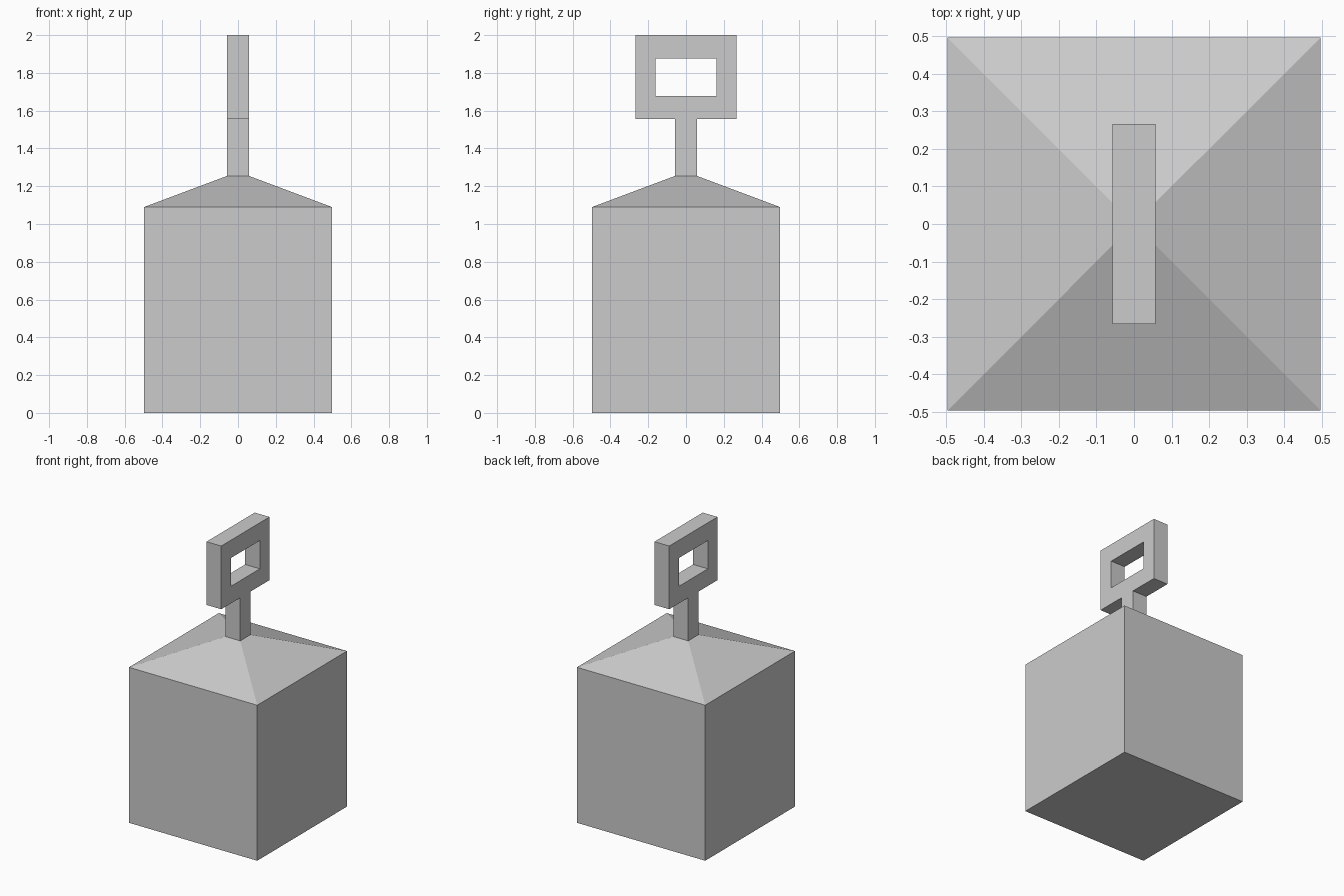
import bpy, bmesh

if "Cube" in bpy.data.objects:
    bpy.data.objects.remove(bpy.data.objects["Cube"])

HALF_BODY, HALF_STEM = 0.497, 0.057
CORNERS = [(-1, -1), (1, -1), (1, 1), (-1, 1)]


def finish(bm, name):
    bmesh.ops.recalc_face_normals(bm, faces=bm.faces)
    mesh = bpy.data.meshes.new(name)
    bm.to_mesh(mesh)
    bm.free()
    obj = bpy.data.objects.new(name, mesh)
    bpy.context.collection.objects.link(obj)
    return obj


def bridge(bm, a, b):
    for i in range(4):
        j = (i + 1) % 4
        bm.faces.new((a[i], a[j], b[j], b[i]))


def square_stack(name, levels):
    """Closed solid through centred square sections given as (half width, z)."""
    bm = bmesh.new()
    rings = [[bm.verts.new((sx * h, sy * h, z)) for sx, sy in CORNERS]
             for h, z in levels]
    for a, b in zip(rings, rings[1:]):
        bridge(bm, a, b)
    bm.faces.new(rings[0])
    bm.faces.new(rings[-1])
    return finish(bm, name)


def rectangular_ring(name, half_x, outer, inner):
    """Flat frame in the YZ plane; outer and inner are (half y, z low, z high)."""
    bm = bmesh.new()

    def loop(x, rect):
        hy, z0, z1 = rect
        return [bm.verts.new((x, sy * hy, z1 if sz > 0 else z0))
                for sy, sz in CORNERS]

    loops = [loop(-half_x, outer), loop(half_x, outer),
             loop(half_x, inner), loop(-half_x, inner)]
    for i in range(4):
        bridge(bm, loops[i], loops[(i + 1) % 4])
    return finish(bm, name)


# Block with its sloped top
square_stack("body", [(HALF_BODY, 0), (HALF_BODY, 1.09), (HALF_STEM, 1.255)])

# Post joining the block and the handle
square_stack("stem", [(HALF_STEM, 1.255), (HALF_STEM, 1.557)])

# Handle with a rectangular opening
rectangular_ring("handle", HALF_STEM, (0.267, 1.557, 2.0), (0.161, 1.677, 1.875))
